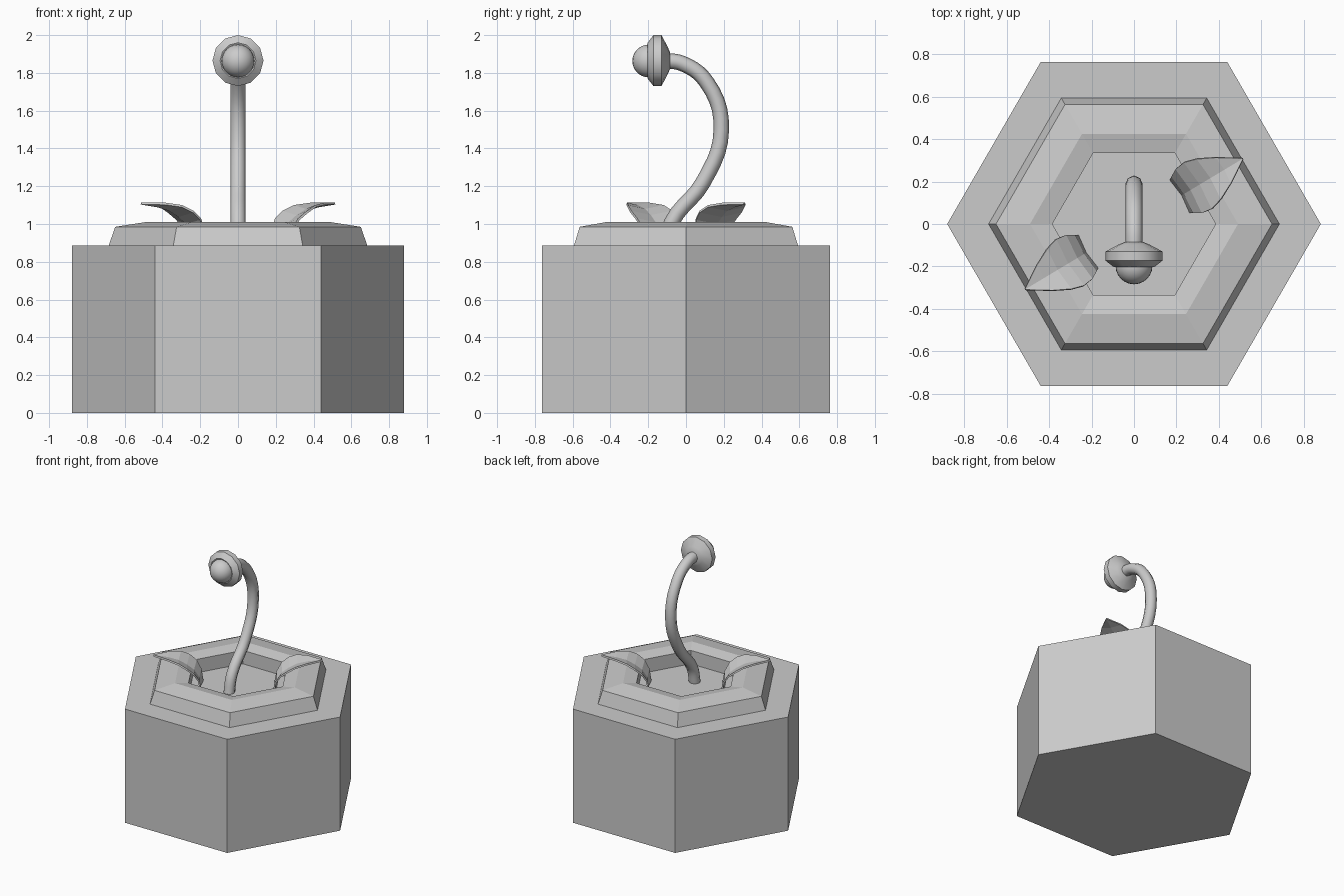
import bpy
from math import sin, cos, pi, radians

if "Cube" in bpy.data.objects:
    bpy.data.objects.remove(bpy.data.objects["Cube"])


def add_mesh(name, verts, faces, smooth=None):
    mesh = bpy.data.meshes.new(name)
    mesh.from_pydata(verts, [], faces)
    ob = bpy.data.objects.new(name, mesh)
    bpy.context.collection.objects.link(ob)
    if smooth is not None:
        smooth_part(ob, smooth)
    return ob


def smooth_part(ob, angle):
    bpy.ops.object.select_all(action='DESELECT')
    ob.select_set(True)
    bpy.context.view_layer.objects.active = ob
    bpy.ops.object.shade_smooth_by_angle(angle=radians(angle))


def lathe(name, profile, sides, closed=False, smooth=None):
    """Revolve (radius, height) points round z; open profiles get end caps."""
    n = len(profile)
    verts = [(r * cos(2 * pi * k / sides), r * sin(2 * pi * k / sides), z)
             for r, z in profile for k in range(sides)]
    faces = []
    for i in range(n if closed else n - 1):
        a, b = i * sides, (i + 1) % n * sides
        for k in range(sides):
            m = (k + 1) % sides
            faces.append((a + k, a + m, b + m, b + k))
    if not closed:
        faces.append(tuple(reversed(range(sides))))
        faces.append(tuple((n - 1) * sides + k for k in range(sides)))
    return add_mesh(name, verts, faces, smooth)


# Hexagonal pot and its raised collar
lathe("pot_body", [(0.88, 0), (0.88, 0.885)], 6)
lathe("pot_collar", [(0.685, 0.885), (0.65, 0.985), (0.49, 1.01),
                     (0.385, 0.99), (0.385, 0.885)], 6, closed=True)

# Curved stem
curve = bpy.data.curves.new("stem", 'CURVE')
curve.dimensions = '3D'
curve.bevel_depth = 0.041
curve.bevel_resolution = 2
curve.resolution_u = 5
curve.use_fill_caps = True
path = [(-0.11, 0.87), (-0.075, 1.01), (0.09, 1.22), (0.187, 1.5),
        (0.11, 1.75), (-0.02, 1.85), (-0.12, 1.865)]
spline = curve.splines.new('BEZIER')
spline.bezier_points.add(len(path) - 1)
for p, (y, z) in zip(spline.bezier_points, path):
    p.co = (0, y, z)
    p.handle_left_type = p.handle_right_type = 'AUTO'
stem = bpy.data.objects.new("stem", curve)
bpy.context.collection.objects.link(stem)
bpy.ops.object.select_all(action='DESELECT')
stem.select_set(True)
bpy.context.view_layer.objects.active = stem
bpy.ops.object.convert(target='MESH')
smooth_part(bpy.context.object, 50)

# Flower head: disc facing the front, with a round centre
disc = lathe("flower_disc", [(0.045, 0.085), (0.075, 0.098), (0.135, 0.13),
                             (0.135, 0.172), (0.095, 0.203), (0.07, 0.19)],
             12, smooth=40)
disc.rotation_euler = (radians(90), 0, 0)
disc.location = (0, 0, 1.865)
bpy.ops.mesh.primitive_uv_sphere_add(segments=24, ring_count=14, radius=0.087,
                                     location=(0, -0.197, 1.863))
bpy.context.object.name = "flower_centre"
smooth_part(bpy.context.object, 40)

# Two arched, folded leaves: (outward, height, half width)
leaf = [(0.25, 0.88, 0.09), (0.265, 0.97, 0.10), (0.30, 1.03, 0.12),
        (0.35, 1.07, 0.127), (0.41, 1.10, 0.11), (0.49, 1.113, 0.07),
        (0.597, 1.115, 0.002)]
verts, faces = [], []
for i, (u, z, w) in enumerate(leaf):
    fold = 0.18 * w
    verts += [(u, -w, z), (u + fold * 0.5, 0, z - fold), (u, w, z)]
    if i:
        a = 3 * i - 3
        faces += [(a, a + 3, a + 4, a + 1), (a + 1, a + 4, a + 5, a + 2)]
for name, angle in (("right_leaf", 31), ("left_leaf", 211)):
    ob = add_mesh(name, verts, faces)
    ob.rotation_euler[2] = radians(angle)
    mod = ob.modifiers.new("thickness", 'SOLIDIFY')
    mod.thickness = 0.012
    mod.offset = -1
